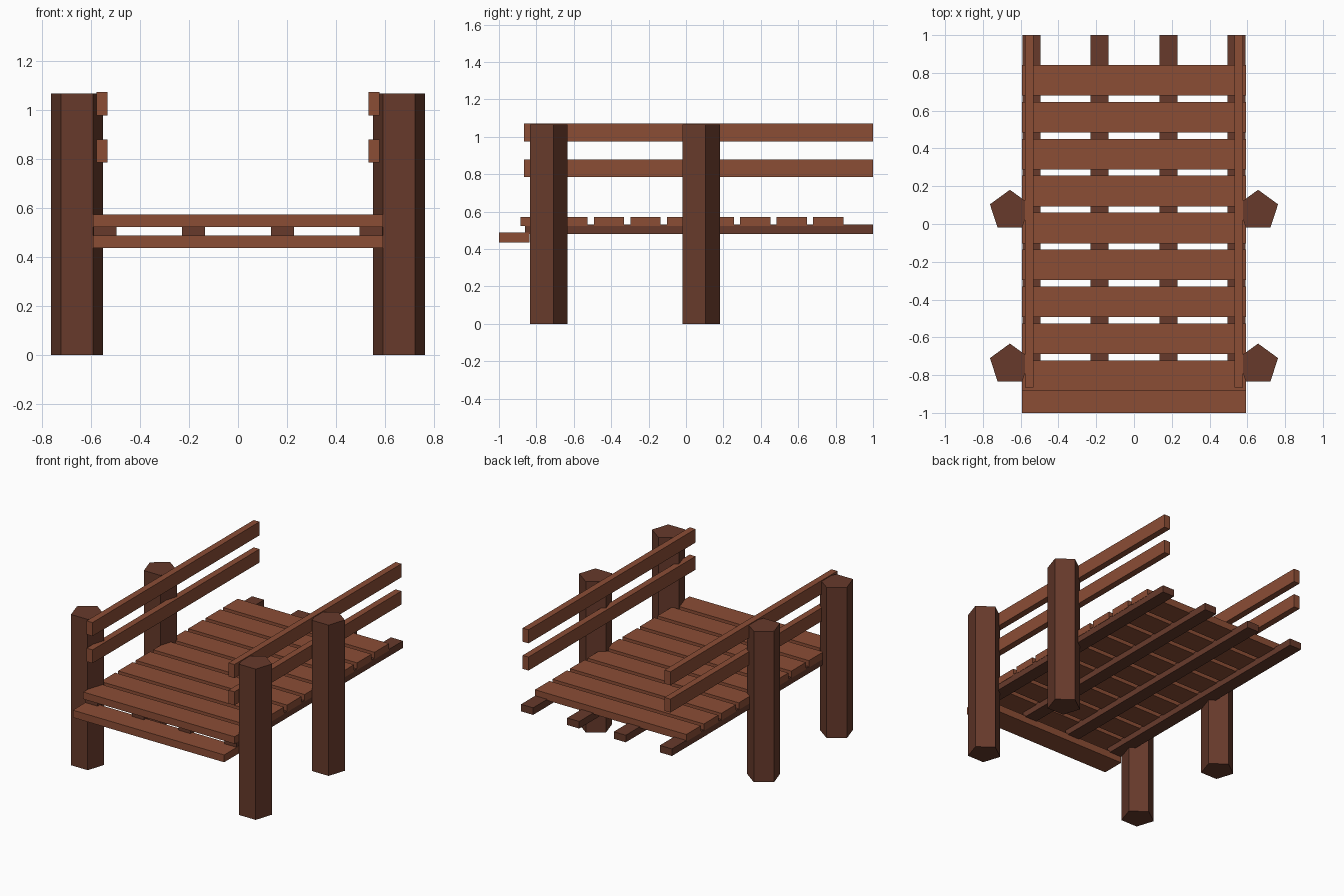
import bpy
import math

if "Cube" in bpy.data.objects:
    bpy.data.objects.remove(bpy.data.objects["Cube"])


def material(name, color):
    m = bpy.data.materials.new(name)
    m.diffuse_color = color
    m.use_nodes = True
    m.node_tree.nodes["Principled BSDF"].inputs["Base Color"].default_value = m.diffuse_color
    return m


light_wood = material("light_wood", (0.26, 0.075, 0.036, 1))
dark_wood = material("dark_wood", (0.135, 0.042, 0.024, 1))


def board(name, x, y, z, mat):
    """Box spanning the given (min, max) ranges."""
    center = [(a + b) / 2 for a, b in (x, y, z)]
    bpy.ops.mesh.primitive_cube_add(size=1, location=center)
    o = bpy.context.object
    o.name = name
    o.scale = [b - a for a, b in (x, y, z)]
    bpy.ops.object.transform_apply(location=False, rotation=False, scale=True)
    o.data.materials.append(mat)


def post(name, x, y, radius=0.111, height=1.066):
    """Five-sided post with one corner pointing to the back."""
    bpy.ops.mesh.primitive_cylinder_add(vertices=5, radius=radius, depth=height,
                                        location=(x, y, height / 2))
    o = bpy.context.object
    o.name = name
    # turn so that a corner faces +y whatever the start angle is
    v = o.data.vertices[0].co
    o.rotation_euler.z = math.pi / 2 - math.atan2(v.y, v.x)
    bpy.ops.object.transform_apply(location=False, rotation=True, scale=False)
    o.data.materials.append(mat_post)


mat_post = dark_wood

# Deck planks
for i in range(9):
    y = 0.761 - i * 0.1955
    board(f"deck_plank_{i + 1}", (-0.592, 0.592), (y - 0.081, y + 0.081),
          (0.522, 0.572), light_wood)

# Lower step board at the front
board("step_board", (-0.592, 0.592), (-1.0, -0.836), (0.436, 0.488), light_wood)

# Beams under the deck
for i, x in enumerate((-0.543, -0.182, 0.182, 0.543)):
    board(f"deck_beam_{i + 1}", (x - 0.047, x + 0.047), (-0.86, 1.0),
          (0.48, 0.53), dark_wood)

# Posts and hand rails on both sides
for side, s in (("left", -1), ("right", 1)):
    post(f"{side}_front_post", s * 0.657, -0.744)
    post(f"{side}_back_post", s * 0.657, 0.07)
    xs = sorted((s * 0.532, s * 0.578))
    board(f"{side}_upper_rail", xs, (-0.866, 1.0), (0.976, 1.072), light_wood)
    board(f"{side}_lower_rail", xs, (-0.866, 1.0), (0.784, 0.879), light_wood)
